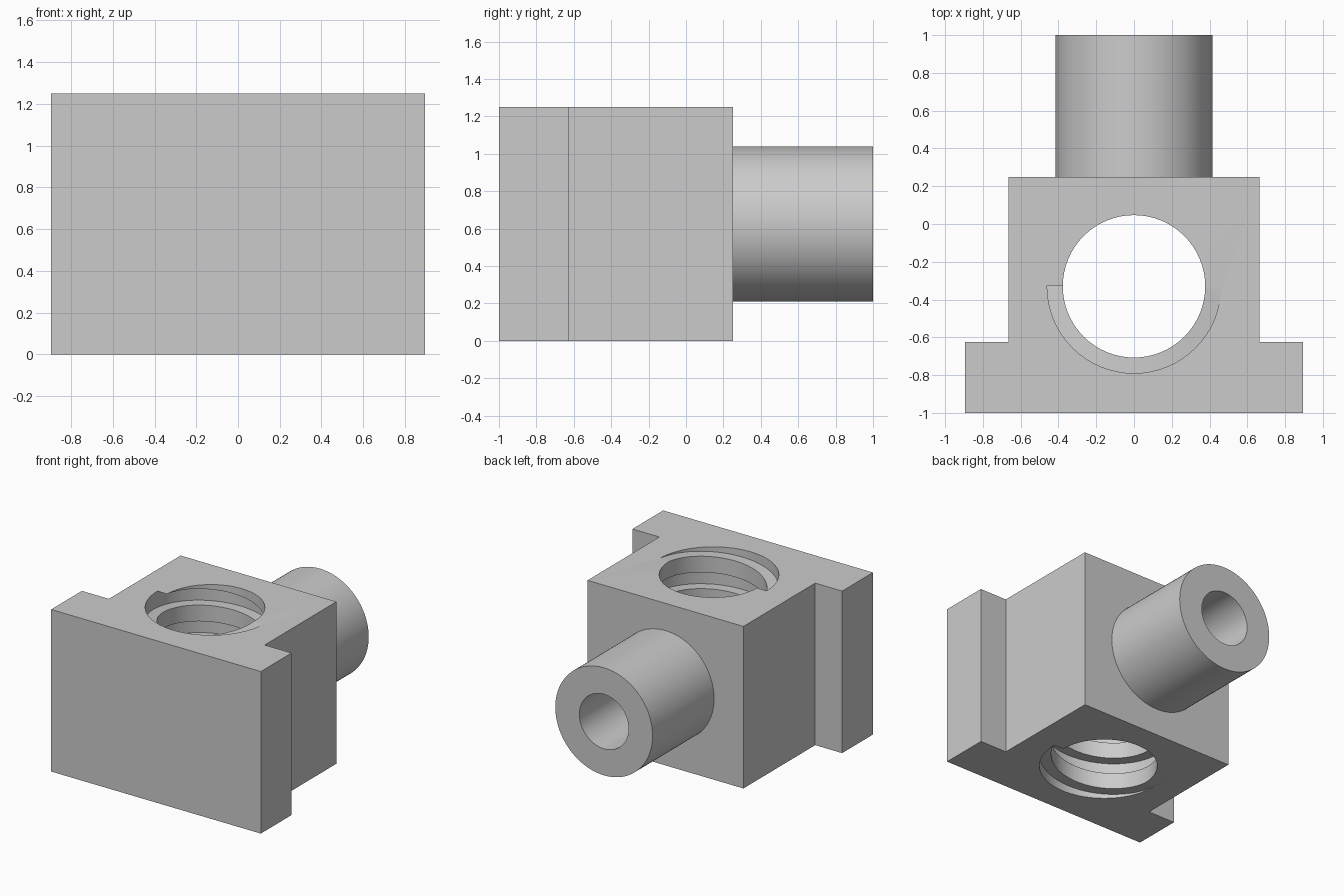
import bpy, bmesh, math
from mathutils import Matrix, Vector

if "Cube" in bpy.data.objects:
    bpy.data.objects.remove(bpy.data.objects["Cube"])

H = 1.25                      # height of the block
HOLE_Y, HOLE_R, GROOVE_R = -0.33, 0.377, 0.46
PITCH, STEPS = H / 5, 64


def make_object(name, bm):
    bmesh.ops.recalc_face_normals(bm, faces=bm.faces)
    mesh = bpy.data.meshes.new(name)
    bm.to_mesh(mesh)
    bm.free()
    obj = bpy.data.objects.new(name, mesh)
    bpy.context.collection.objects.link(obj)
    return obj


def activate(obj):
    bpy.ops.object.select_all(action='DESELECT')
    obj.select_set(True)
    bpy.context.view_layer.objects.active = obj


def cut(obj, cutter):
    cutter.hide_render = True
    mod = obj.modifiers.new("cut", 'BOOLEAN')
    mod.operation, mod.solver, mod.object = 'DIFFERENCE', 'EXACT', cutter
    activate(obj)
    bpy.ops.object.modifier_apply(modifier=mod.name)
    bpy.data.objects.remove(cutter)


# T-shaped body: half profile mirrored across x = 0, extruded upward
half = [(0.895, -1.0), (0.895, -0.625), (0.665, -0.625), (0.665, 0.25)]
outline = half + [(-x, y) for x, y in reversed(half)]
bm = bmesh.new()
face = bm.faces.new([bm.verts.new((x, y, 0)) for x, y in outline])
ext = bmesh.ops.extrude_face_region(bm, geom=[face])
bmesh.ops.translate(bm, vec=(0, 0, H),
                    verts=[g for g in ext["geom"] if isinstance(g, bmesh.types.BMVert)])
body = make_object("nut_body", bm)

# Vertical through hole
bm = bmesh.new()
bmesh.ops.create_cone(bm, cap_ends=True, segments=STEPS, radius1=HOLE_R, radius2=HOLE_R,
                      depth=H + 0.4, matrix=Matrix.Translation((0, HOLE_Y, H / 2)))
cut(body, make_object("hole_cutter", bm))

# Right-handed square thread groove, half a pitch tall, swept past both ends
bm = bmesh.new()
rings = []
for i in range(-STEPS, 6 * STEPS + 1):
    a = 2 * math.pi * i / STEPS
    z = PITCH * i / STEPS + 0.0004
    rings.append([bm.verts.new((r * math.cos(a), HOLE_Y + r * math.sin(a), z + dz))
                  for r, dz in ((0.31, 0), (GROOVE_R, 0),
                                (GROOVE_R, PITCH / 2), (0.31, PITCH / 2))])
for p, q in zip(rings, rings[1:]):
    for k in range(4):
        n = (k + 1) % 4
        bm.faces.new((p[k], p[n], q[n], q[k]))
bm.faces.new(rings[0])
bm.faces.new(rings[-1])
cut(body, make_object("thread_cutter", bm))

# Hollow round post: profile spun around the y axis, open where it meets the body
bm = bmesh.new()
pts = [(0.415, 0.25), (0.415, 1.0), (0.21, 1.0), (0.21, 0.25)]
verts = [bm.verts.new((r, y, H / 2)) for r, y in pts]
edges = [bm.edges.new(e) for e in zip(verts, verts[1:])]
bmesh.ops.spin(bm, geom=verts + edges, cent=(0, 0, H / 2), axis=(0, 1, 0),
               angle=2 * math.pi, steps=96, use_merge=True)
bmesh.ops.remove_doubles(bm, verts=bm.verts, dist=1e-5)
post = make_object("hollow_post", bm)
# Make sure the open shell faces outward
post.data.update()
if any(p.normal.y < -0.9 for p in post.data.polygons):
    post.data.flip_normals()

for obj in (body, post):
    activate(obj)
    bpy.ops.object.shade_smooth_by_angle(angle=math.radians(30))
